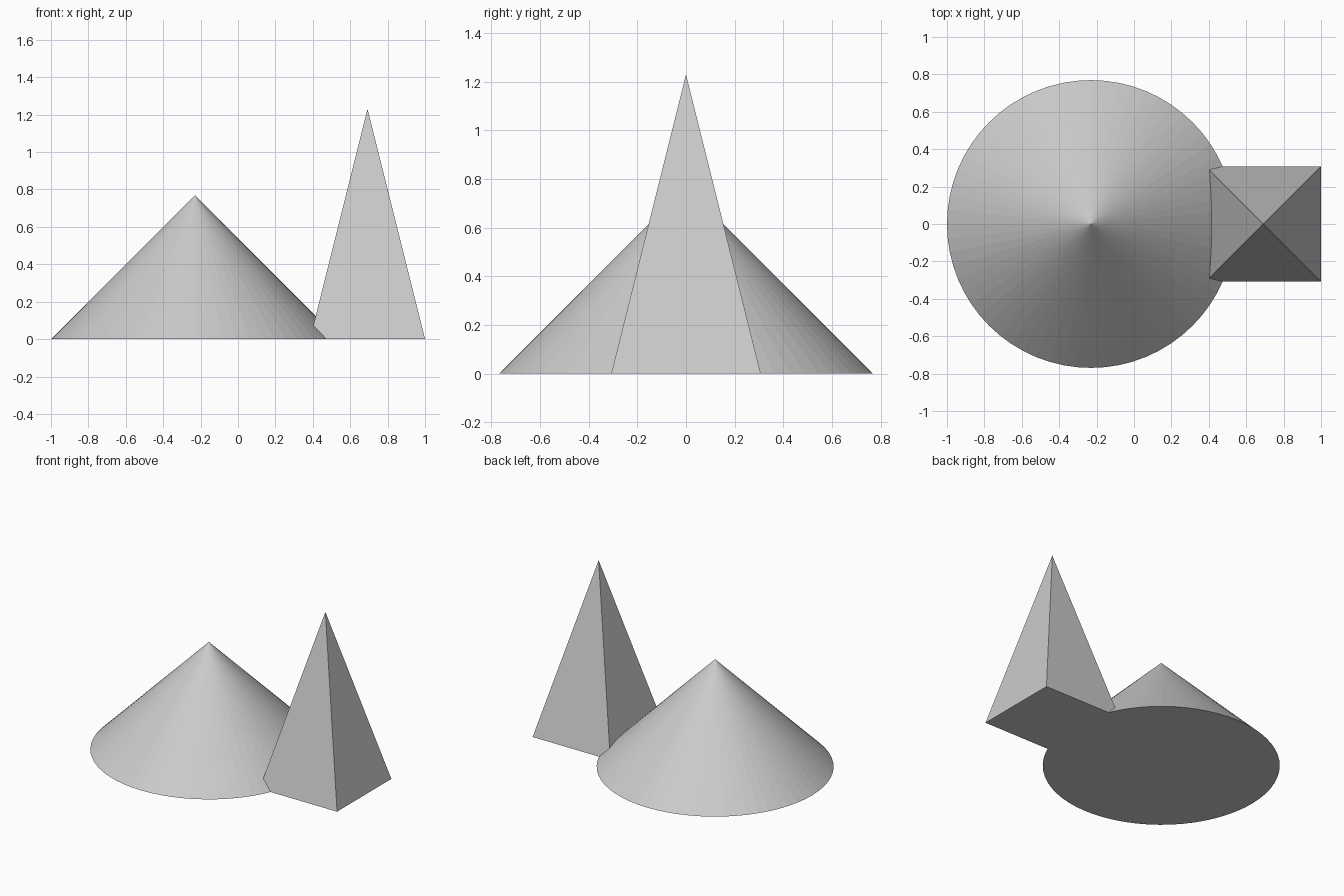
import bpy
from math import radians, sqrt

# Remove the default object
cube = bpy.data.objects.get("Cube")
if cube:
    bpy.data.objects.remove(cube, do_unlink=True)

# Single plain grey
GREY = (0.6, 0.6, 0.6, 1.0)
grey = bpy.data.materials.new("plain grey")
grey.use_nodes = True
grey.diffuse_color = GREY
grey.node_tree.nodes["Principled BSDF"].inputs["Base Color"].default_value = GREY


def spire(name, sides, radius, height, x, turn=0.0):
    """Closed, flat-shaded pointed solid standing on the ground."""
    bpy.ops.mesh.primitive_cone_add(
        vertices=sides, radius1=radius, radius2=0, depth=height,
        location=(x, 0, height / 2), rotation=(0, 0, turn))
    obj = bpy.context.object
    obj.name = obj.data.name = name
    obj.data.materials.append(grey)
    return obj


UNIT = 2 / 2.6  # radius of the round cone
HALF = 0.4 * UNIT  # half width of the square base

# Wide round cone on the right, tall square pyramid on the left
spire("round_cone", 64, UNIT, UNIT, UNIT - 1)
spire("square_pyramid", 4, HALF * sqrt(2), 1.6 * UNIT, 1 - HALF, radians(45))
